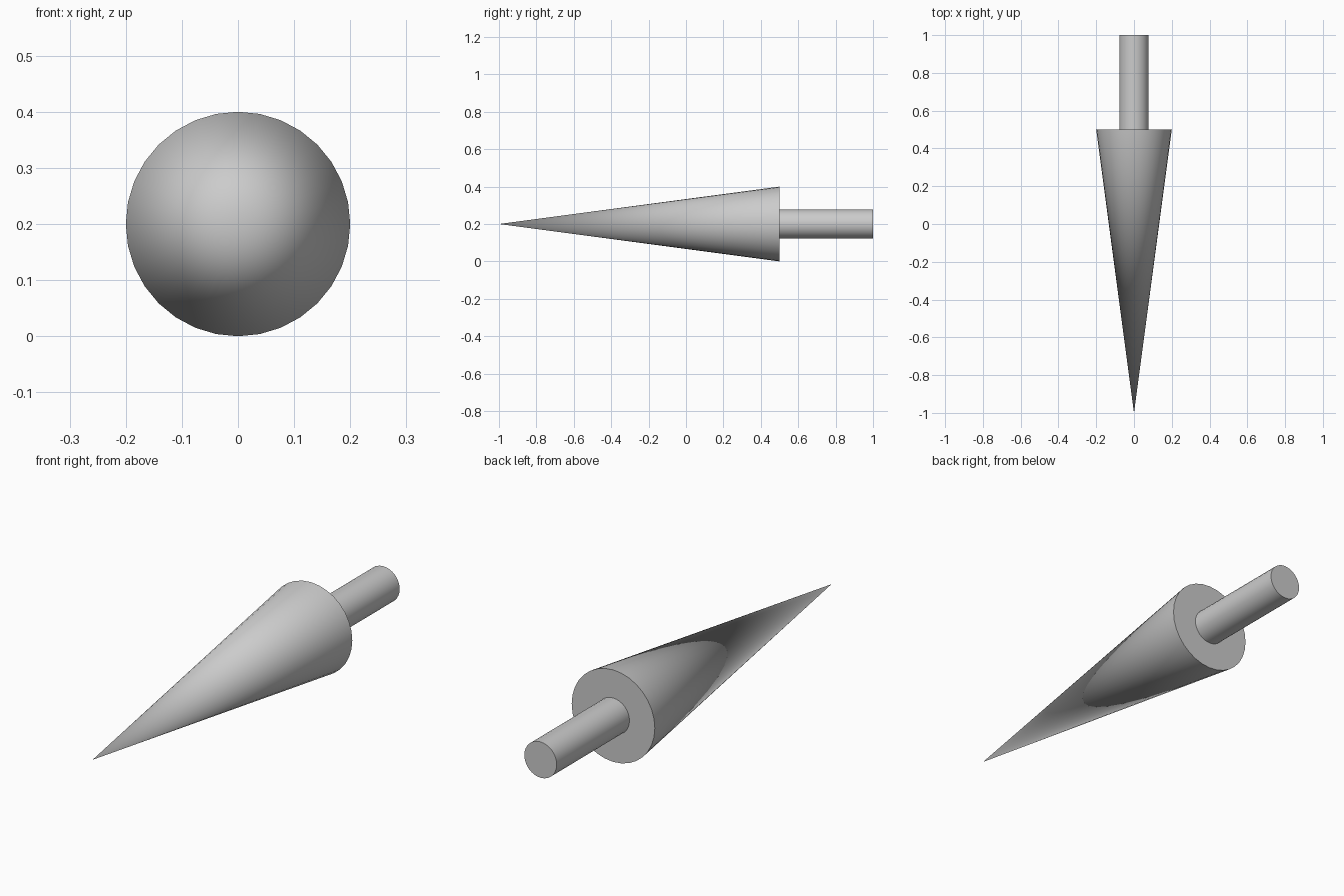
import bpy
from math import pi, radians

if "Cube" in bpy.data.objects:
    bpy.data.objects.remove(bpy.data.objects["Cube"])

AXIS_Z = 0.2          # height of the common axis
SIDES = 32
TURN = (pi / 2, 0, 0)  # local +z points to the front (-y)


def finish(name):
    obj = bpy.context.object
    obj.name = name
    bpy.ops.object.shade_smooth_by_angle(angle=radians(30))
    return obj


# Long pointed head, tip at the front
bpy.ops.mesh.primitive_cone_add(vertices=SIDES, radius1=0.2, radius2=0, depth=1.5,
                                location=(0, -0.25, AXIS_Z), rotation=TURN)
finish("cone_head")

# Round shank behind the head
bpy.ops.mesh.primitive_cylinder_add(vertices=SIDES, radius=0.078, depth=0.5,
                                    location=(0, 0.75, AXIS_Z), rotation=TURN)
finish("shank")
